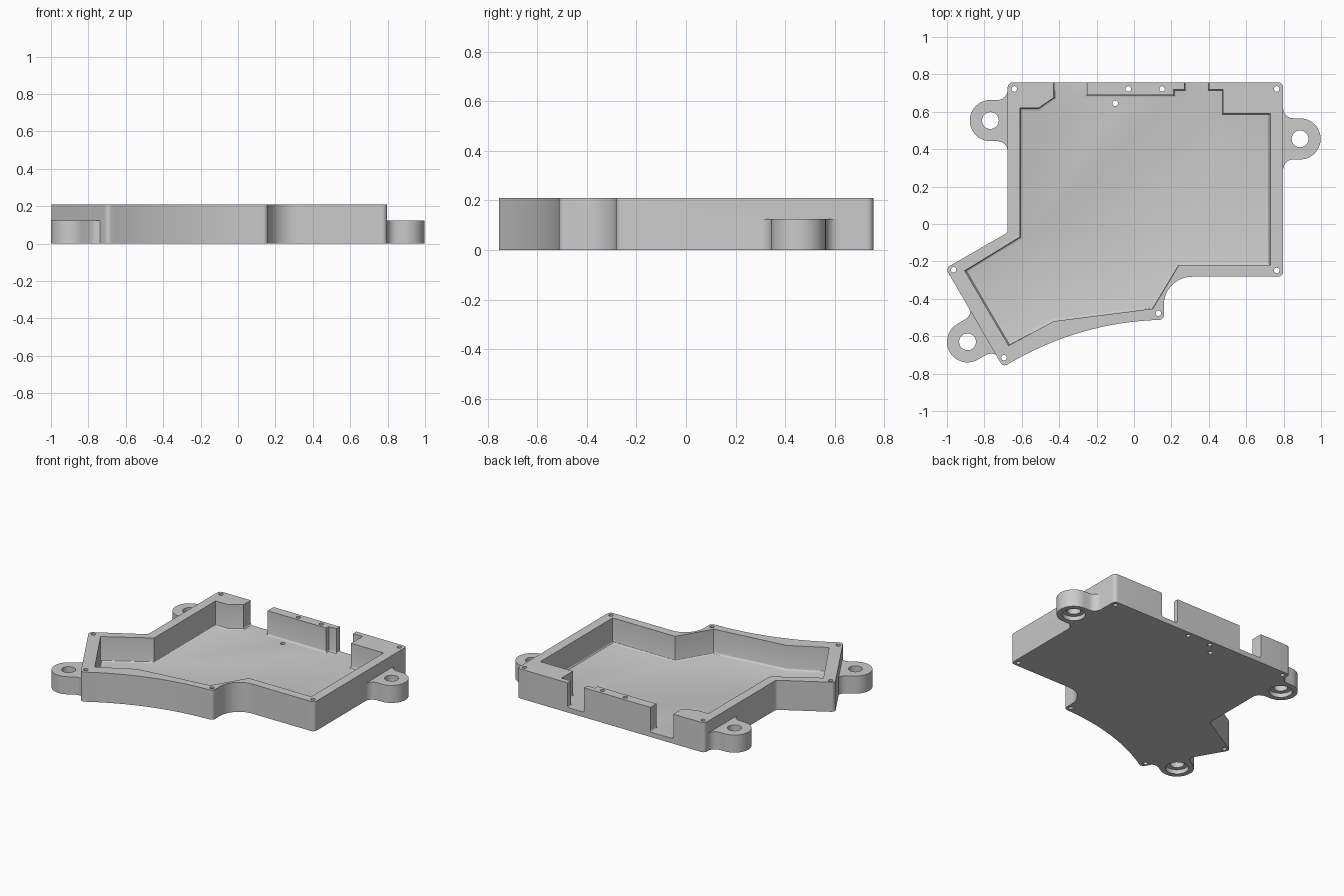
import bpy, bmesh, math
from mathutils import Vector

if "Cube" in bpy.data.objects:
    bpy.data.objects.remove(bpy.data.objects["Cube"])

HEIGHT, FLOOR, EAR_HEIGHT = 0.21, 0.035, 0.125

grey = bpy.data.materials.new("plain_grey")
grey.use_nodes = True
grey.diffuse_color = (0.6, 0.6, 0.6, 1)
grey.node_tree.nodes["Principled BSDF"].inputs["Base Color"].default_value = (0.6, 0.6, 0.6, 1)


def arc(cx, cy, r, start, end, steps):
    angles = [math.radians(start + (end - start) * i / steps) for i in range(steps + 1)]
    return [(cx + r * math.cos(a), cy + r * math.sin(a)) for a in angles]


def rounded(points, r):
    """Round the corners of a closed outline; gentle bends are kept."""
    out = []
    for i, p in enumerate(points):
        p = Vector(p)
        a = (Vector(points[i - 1]) - p).normalized()
        b = (Vector(points[(i + 1) % len(points)]) - p).normalized()
        half = a.angle(b) / 2
        if half > 1.25:
            out.append(p)
            continue
        cut = r / math.tan(half)
        centre = p + (a + b).normalized() * r / math.sin(half)
        start, end = p + a * cut - centre, p + b * cut - centre
        for k in range(6):
            out.append(centre + start.lerp(end, k / 5).normalized() * r)
    return out


def prism(name, points, z0, z1, fillet=0):
    """Extrude a closed outline, optionally rounding its lower rim."""
    area = sum(p[0] * q[1] - q[0] * p[1] for p, q in zip(points, points[1:] + points[:1]))
    if area < 0:
        points = points[::-1]
    bm = bmesh.new()
    low = [bm.verts.new((p[0], p[1], z0)) for p in points]
    high = [bm.verts.new((p[0], p[1], z1)) for p in points]
    base = bm.faces.new(low[::-1])
    bm.faces.new(high)
    for i in range(len(points)):
        bm.faces.new((low[i - 1], low[i], high[i], high[i - 1]))
    bm.normal_update()
    if fillet:
        bmesh.ops.bevel(bm, geom=list(base.edges), offset=fillet, segments=3,
                        profile=0.5, affect='EDGES')
    mesh = bpy.data.meshes.new(name)
    bm.to_mesh(mesh)
    bm.free()
    mesh.materials.append(grey)
    obj = bpy.data.objects.new(name, mesh)
    bpy.context.collection.objects.link(obj)
    return obj


def combine(target, tool, operation):
    mod = target.modifiers.new("join_or_cut", 'BOOLEAN')
    mod.operation, mod.object, mod.solver = operation, tool, 'EXACT'
    bpy.context.view_layer.update()
    bpy.context.view_layer.objects.active = target
    bpy.ops.object.modifier_apply(modifier=mod.name)
    bpy.data.objects.remove(tool)


def drill(target, x, y, r, z0, z1, sides):
    circle = arc(x, y, r, 0, 360, sides)[:-1]
    combine(target, prism("drill", circle, z0, z1), 'DIFFERENCE')


# Outer body with a concave front-left bend and a bowed-in front edge
bow = []
for i in range(1, 16):
    t = i / 16
    p = Vector((0.16, -0.512)) * (1 - t) ** 2 + Vector((-0.30, -0.52)) * 2 * t * (1 - t) \
        + Vector((-0.70, -0.765)) * t ** 2
    bow.append(p)
outline = [(-0.675, 0.757), (0.797, 0.757), (0.797, -0.282)]
outline += arc(0.31, -0.432, 0.15, 90, 180, 12)
outline += [(0.16, -0.512)] + bow + [(-0.70, -0.765), (-1.007, -0.237), (-0.675, -0.045)]
tray = prism("tray_body", rounded(outline, 0.025), 0, HEIGHT)

# Cavity, running out through the two gaps in the back wall
cavity = [(-0.61, 0.62), (-0.51, 0.62), (-0.43, 0.675), (-0.43, 0.9),
          (-0.25, 0.9), (-0.25, 0.69), (0.21, 0.69), (0.21, 0.72), (0.27, 0.72), (0.27, 0.9),
          (0.40, 0.9), (0.40, 0.72), (0.475, 0.72), (0.475, 0.592), (0.73, 0.592),
          (0.73, -0.22), (0.24, -0.22), (0.10, -0.453), (-0.43, -0.52),
          (-0.67, -0.65), (-0.905, -0.25), (-0.61, -0.07)]
combine(tray, prism("cavity_cutter", cavity, FLOOR, 0.4, 0.014), 'DIFFERENCE')


# Mounting ears: filleted at the wall, with a hole and a recess underneath
def ear(name, x, y, outward, reach):
    n = Vector(outward).normalized()
    side = Vector((-n.y, n.x))
    centre = Vector((x, y))
    upper = arc(0.055, 0.165, 0.055, 180, 270, 6)
    local = [(-0.02, 0.165)] + upper
    local += arc(reach, 0, 0.11, 90, -90, 20)
    local += [(u, -v) for u, v in reversed(upper)] + [(-0.02, -0.165)]
    points = [centre + n * (u - reach) + side * v for u, v in local]
    combine(tray, prism(name, points, 0, EAR_HEIGHT), 'UNION')
    drill(tray, x, y, 0.045, -0.1, 0.3, 32)
    drill(tray, x, y, 0.075, -0.1, 0.03, 32)


ear("left_ear", 0.888, 0.455, (1, 0), 0.091)
ear("right_back_ear", -0.768, 0.553, (-1, 0), 0.093)
ear("right_front_ear", -0.89, -0.63, (-0.528, -0.307), 0.105)

# Screw holes in the wall tops and one in the floor
for x, y in [(-0.64, 0.722), (-0.03, 0.722), (0.15, 0.722), (0.763, 0.722), (-0.10, 0.645),
             (0.763, -0.248), (0.13, -0.477), (-0.695, -0.715), (-0.965, -0.245)]:
    drill(tray, x, y, 0.015, -0.1, 0.3, 16)

bpy.ops.object.select_all(action='DESELECT')
tray.select_set(True)
bpy.context.view_layer.objects.active = tray
bpy.ops.object.shade_smooth_by_angle(angle=math.radians(30))
